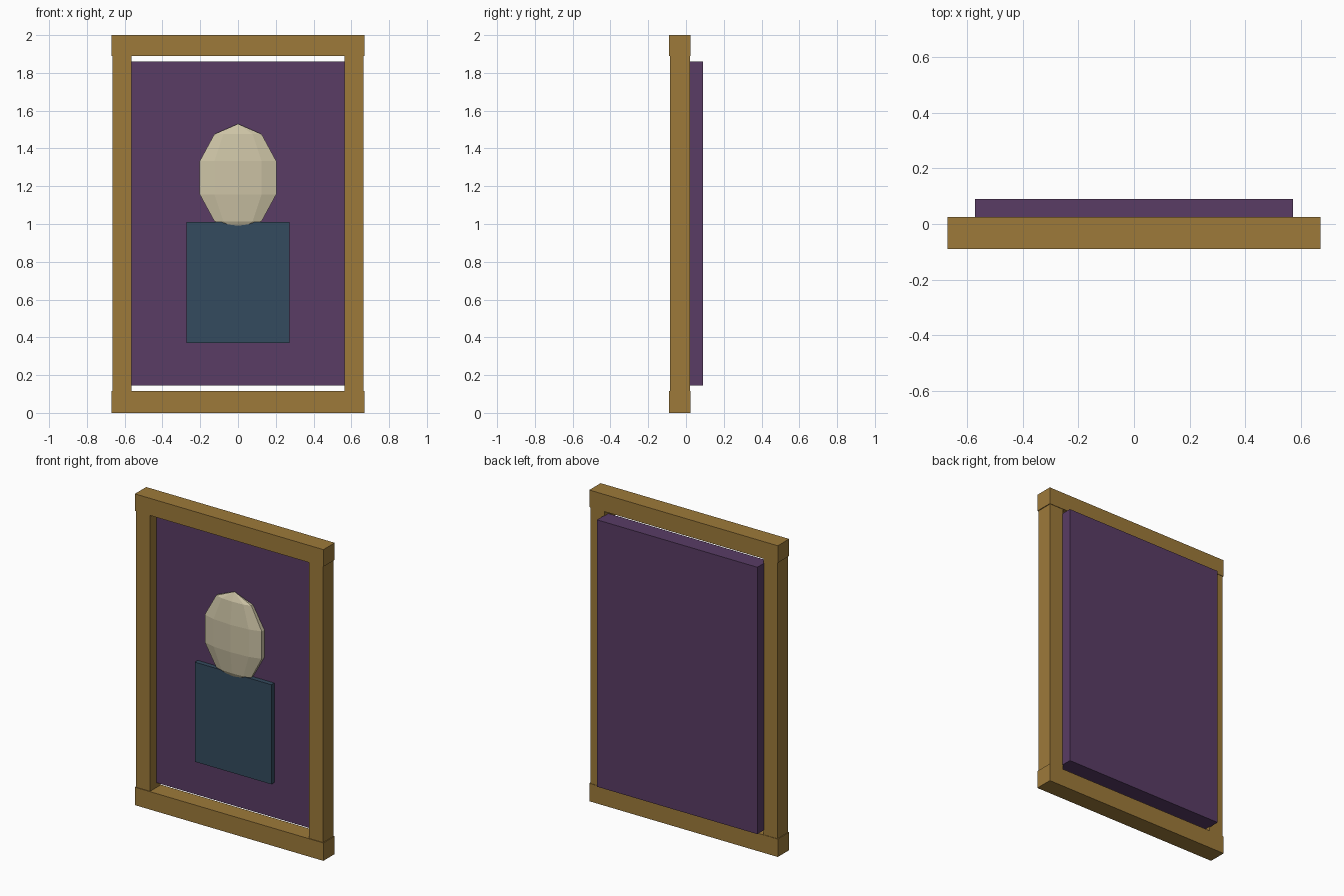
import bpy
from mathutils import Matrix, Vector

cube = bpy.data.objects.get("Cube")
if cube:
    bpy.data.objects.remove(cube, do_unlink=True)


def material(name, rgb):
    mat = bpy.data.materials.new(name)
    mat.use_nodes = True
    colour = (*rgb, 1)
    mat.diffuse_color = colour
    mat.node_tree.nodes["Principled BSDF"].inputs["Base Color"].default_value = colour
    return mat


gold = material("aged gold", (0.34, 0.195, 0.042))
purple = material("deep purple", (0.10, 0.045, 0.13))
blue = material("slate blue", (0.034, 0.07, 0.112))
cream = material("pale cream", (0.61, 0.55, 0.38))


def finish(name, mat, scale):
    """Name the new primitive, bake its size and colour it."""
    obj = bpy.context.object
    obj.name = name
    obj.data.transform(Matrix.Diagonal((*scale, 1)))
    obj.data.materials.append(mat)
    return obj


def box(name, low, high, mat):
    low, high = Vector(low), Vector(high)
    bpy.ops.mesh.primitive_cube_add(size=1, location=(low + high) / 2)
    return finish(name, mat, high - low)


# Frame: rails run slightly proud of the side stiles
box("bottom_rail", (-0.67, -0.09, 0), (0.67, 0.025, 0.115), gold)
box("top_rail", (-0.67, -0.09, 1.89), (0.67, 0.025, 2), gold)
for side, x in (("left", 0.615), ("right", -0.615)):
    box(side + "_stile", (x - 0.05, -0.086, 0.05), (x + 0.05, 0.022, 1.95), gold)

# Canvas block set into the frame
box("canvas", (-0.57, -0.02, 0.145), (0.57, 0.09, 1.86), purple)

# Portrait: raised torso plate and flattened faceted head
box("torso", (-0.272, -0.05, 0.37), (0.272, -0.02, 1.01), blue)
bpy.ops.mesh.primitive_uv_sphere_add(
    segments=10, ring_count=5, radius=1, location=(0, -0.035, 1.245))
head = finish("head", cream, (0.213, 0.045, 0.285))
# Turn the facets so that a vertex column lies on each side
if max(v.co.x for v in head.data.vertices) < 0.2:
    head.data.transform(Matrix.Diagonal((1 / 0.951, 1, 1, 1)))
